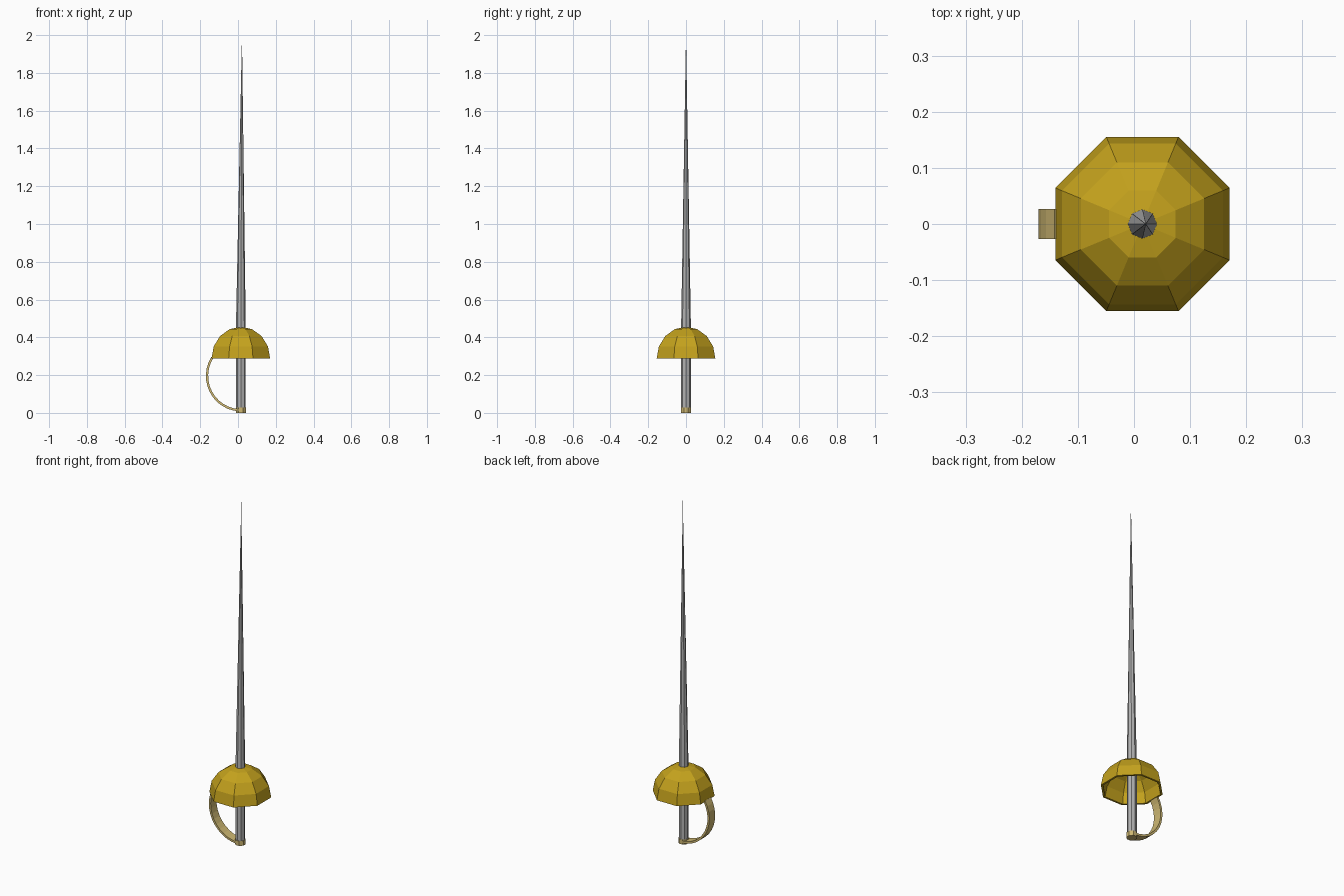
import bpy, bmesh, math

if "Cube" in bpy.data.objects:
    bpy.data.objects.remove(bpy.data.objects["Cube"])

CX = 0.015  # sword axis


def material(name, rgb):
    m = bpy.data.materials.new(name)
    m.diffuse_color = (*rgb, 1)
    m.use_nodes = True
    m.node_tree.nodes["Principled BSDF"].inputs["Base Color"].default_value = m.diffuse_color
    return m


gold = material("gold", (0.55, 0.36, 0.012))
pale = material("pale_brass", (0.62, 0.48, 0.17))
steel = material("steel", (0.45, 0.45, 0.45))


def finish(name, bm, mat):
    me = bpy.data.meshes.new(name)
    bm.to_mesh(me)
    bm.free()
    me.materials.append(mat)
    ob = bpy.data.objects.new(name, me)
    bpy.context.collection.objects.link(ob)
    return ob


def lathe(name, rings, mat, sides=8, turn=0.0, cap_start=False, cap_end=False):
    """rings: (radius, z, x); radius 0 becomes a single point."""
    bm = bmesh.new()
    prev = None
    for r, z, x in rings:
        if r == 0:
            ring = [bm.verts.new((x, 0, z))] * sides
        else:
            ring = [bm.verts.new((x + r * math.cos(turn + 2 * math.pi * i / sides),
                                  r * math.sin(turn + 2 * math.pi * i / sides), z))
                    for i in range(sides)]
        if prev:
            for i in range(sides):
                j = (i + 1) % sides
                quad = list(dict.fromkeys((prev[i], prev[j], ring[j], ring[i])))
                bm.faces.new(quad)
        elif cap_start:
            bm.faces.new(ring[::-1])
        prev = ring
    if cap_end:
        bm.faces.new(prev)
    return finish(name, bm, mat)


# Grip and long tapering blade
lathe("grip", [(0.026, 0.01, CX), (0.026, 0.45, CX)], steel)
lathe("blade", [(0.026, 0.45, CX), (0, 2.0, 0.021)], steel)

# Open half-sphere hand guard with a thin wall
R, BASE = 0.168, 0.288
ANGLES = (0, 22.5, 45, 67.5)


def dome(r):
    return [(r * math.cos(math.radians(a)), BASE + r * math.sin(math.radians(a)), CX)
            for a in ANGLES]


inner = dome(R - 0.012)[::-1]
lathe("cup_guard", [(0, BASE + R - 0.012, CX)] + inner + dome(R) + [(0, BASE + R, CX)],
      gold, turn=math.pi / 8)

# Pommel cap under the grip
lathe("pommel_cap", [(0.029, 0, CX), (0.029, 0.028, CX)], pale,
      turn=math.pi / 8, cap_start=True, cap_end=True)

# Curved knuckle strap from the cup rim to the pommel
W = 0.027
bm = bmesh.new()
prev = None
steps = 12
for k in range(steps + 1):
    a = math.radians(148 + (268 - 148) * k / steps)
    sect = [bm.verts.new((CX + r * math.cos(a), y, 0.196 + (r + 0.003) * math.sin(a)))
            for r, y in ((0.185, -W), (0.185, W), (0.173, W), (0.173, -W))]
    if prev:
        for i in range(4):
            j = (i + 1) % 4
            bm.faces.new((prev[i], prev[j], sect[j], sect[i]))
    else:
        bm.faces.new(sect)
    prev = sect
bm.faces.new(prev[::-1])
bmesh.ops.recalc_face_normals(bm, faces=bm.faces)
finish("knuckle_strap", bm, pale)
